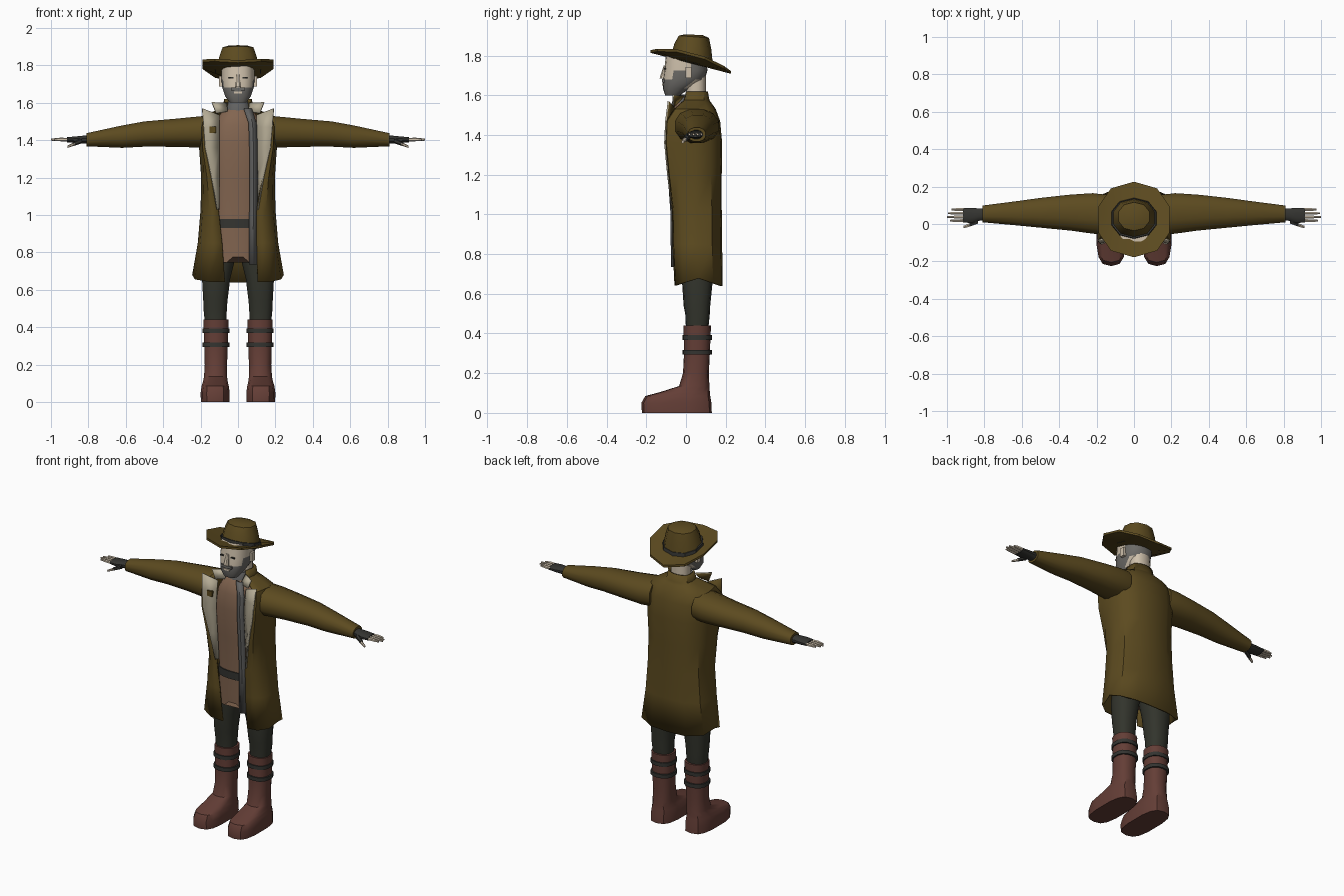
import bpy, bmesh, math
from mathutils import Vector, Matrix

cube = bpy.data.objects.get("Cube")
if cube:
    bpy.data.objects.remove(cube, do_unlink=True)


def material(name, rgb):
    m = bpy.data.materials.new(name)
    m.use_nodes = True
    m.diffuse_color = (*rgb, 1)
    m.node_tree.nodes["Principled BSDF"].inputs["Base Color"].default_value = (*rgb, 1)
    return m


COAT = material("olive_brown", (.107, .069, .014))
CREAM = material("cream_lining", (.46, .41, .30))
SKIN = material("pale_skin", (.62, .53, .41))
SCARF = material("scarf_grey", (.12, .12, .118))
HAIR = material("hair_grey", (.15, .145, .135))
SHIRT = material("shirt_brown", (.225, .13, .08))
BOOT = material("boot_red_brown", (.127, .048, .037))
PANTS = material("dark_trousers", (.032, .034, .025))
LEATHER = material("dark_leather", (.034, .034, .03))


def finish(name, bm, mats, rule=None, angle=35):
    me = bpy.data.meshes.new(name)
    if rule:
        for f in bm.faces:
            f.material_index = rule(f.calc_center_median())
    bm.to_mesh(me)
    bm.free()
    for m in mats:
        me.materials.append(m)
    ob = bpy.data.objects.new(name, me)
    bpy.context.collection.objects.link(ob)
    bpy.ops.object.select_all(action='DESELECT')
    ob.select_set(True)
    bpy.context.view_layer.objects.active = ob
    bpy.ops.object.shade_smooth_by_angle(angle=math.radians(angle))
    return ob


def loft(name, rings, mats, closed=True, solid=0, rule=None, angle=35):
    """Skin a stack of rings; closed rings get end caps, open ones get thickness."""
    bm = bmesh.new()
    rows = [[bm.verts.new(p) for p in r] for r in rings]
    n = len(rows[0])
    for a, b in zip(rows, rows[1:]):
        for k in range(n if closed else n - 1):
            j = (k + 1) % n
            bm.faces.new((a[k], a[j], b[j], b[k]))
    if closed:
        bm.faces.new(rows[0][::-1])
        bm.faces.new(rows[-1])
        bmesh.ops.recalc_face_normals(bm, faces=bm.faces)
    ob = finish(name, bm, mats, rule, angle)
    if solid:
        mod = ob.modifiers.new("thickness", 'SOLIDIFY')
        mod.thickness = solid
        mod.material_offset = len(mats) - 1
    return ob


def oval(n, rx, ry, e=2.0):
    pts = []
    for k in range(n):
        a = 2 * math.pi * (k + .5) / n
        c, s = math.cos(a), math.sin(a)
        pts.append((math.copysign(abs(c) ** (2 / e), c) * rx,
                    math.copysign(abs(s) ** (2 / e), s) * ry))
    return pts


def level(z, cx, rx, y0, y1, n=14, e=2.4):
    """Horizontal ring reaching from y0 to y1."""
    return [(cx + x, (y0 + y1) / 2 + y, z) for x, y in oval(n, rx, (y1 - y0) / 2, e)]


def upright(x, y0, y1, z0, z1, n=12):
    """Ring across an arm or finger."""
    return [(x, (y0 + y1) / 2 + a, (z0 + z1) / 2 + b)
            for a, b in oval(n, (y1 - y0) / 2, (z1 - z0) / 2, 2.3)]


def flip(rings, s):
    return [[(s * x, y, z) for x, y, z in r] for r in rings]


def box(name, loc, size, mat, rot=0):
    bm = bmesh.new()
    bmesh.ops.create_cube(bm, size=1, matrix=Matrix.Translation(loc)
                          @ Matrix.Rotation(rot, 4, 'X') @ Matrix.Diagonal((*size, 1)))
    return finish(name, bm, [mat])


# Limbs, built once and mirrored
for s, side in ((1, "left"), (-1, "right")):
    def limb(name, rings, mat, angle=35):
        return loft(f"{side}_{name}", flip(rings, s), [mat], angle=angle)

    limb("boot", [level(0, .122, .078, -.222, .13, e=3), level(.05, .122, .079, -.225, .128, e=3),
                  level(.085, .122, .074, -.205, .122, e=3), level(.105, .121, .068, -.13, .12, e=2.8),
                  level(.135, .12, .063, -.035, .118), level(.2, .118, .061, -.015, .115),
                  level(.3, .118, .064, -.01, .12), level(.44, .118, .069, -.012, .126)], BOOT)
    for nm, z in (("upper", .38), ("lower", .305)):
        limb(nm + "_boot_strap", [level(z - .012, .118, .073, -.018, .13),
                                  level(z + .012, .118, .073, -.018, .13)], LEATHER)
    limb("trouser_leg", [level(.42, .12, .058, 0, .112), level(.5, .122, .064, -.004, .12),
                         level(.54, .121, .066, -.012, .122), level(.66, .117, .077, -.02, .134),
                         level(.76, .1, .085, -.025, .14), level(.86, .088, .088, -.03, .14)], PANTS)
    limb("sleeve", [upright(.15, -.06, .16, 1.36, 1.535), upright(.22, -.055, .168, 1.358, 1.528),
                    upright(.34, -.038, .16, 1.362, 1.516), upright(.5, -.022, .142, 1.363, 1.502),
                    upright(.62, -.01, .125, 1.357, 1.48), upright(.81, .008, .1, 1.366, 1.438)], COAT)
    limb("glove", [upright(.79, .02, .085, 1.378, 1.425), upright(.83, .016, .084, 1.382, 1.424),
                   upright(.87, .005, .088, 1.384, 1.42), upright(.915, .006, .088, 1.388, 1.416)], LEATHER)
    for i, tip in enumerate((.985, 1.0, .995, .975)):
        y = .009 + i * .0198
        limb(f"finger_{i + 1}", [upright(.9, y, y + .018, 1.392, 1.412, 6),
                                 upright(.95, y, y + .017, 1.394, 1.413, 6),
                                 upright(tip, y + .004, y + .014, 1.397, 1.408, 6)], SKIN)
    limb("thumb_glove", [upright(.835, .0, .035, 1.383, 1.412, 6),
                         upright(.88, -.016, .01, 1.368, 1.39, 6)], LEATHER)
    limb("thumb", [upright(.875, -.014, .007, 1.37, 1.389, 6),
                   upright(.912, -.024, -.009, 1.358, 1.371, 6)], SKIN)

loft("hips", [level(.82, 0, .13, -.035, .14), level(1.0, 0, .13, -.03, .14)], [PANTS])

# Shirt with a notched hem
shirt = [level(z, 0, w, a, b, 24, 2.6) for z, w, a, b in (
    (.745, .13, -.056, .14), (.83, .135, -.058, .14), (1.0, .135, -.06, .14), (1.2, .14, -.075, .145),
    (1.38, .145, -.086, .145), (1.48, .13, -.078, .13), (1.54, .095, -.06, .11), (1.57, .06, -.035, .1))]
shirt[0] = [(x, y, z + .055 * max(0, 1 - abs(x) / .06)) for x, y, z in shirt[0]]
loft("shirt", shirt, [SHIRT])
loft("belt", [level(z, 0, .138, -.066, .144, 24, 2.6) for z in (.93, .978)], [LEATHER])

# Hanging scarf end and its neck wrap
loft("scarf_tail", [[(x, y, z), (x + .022, y - .004, z), (x + .044, y + .008, z)] for x, y, z in (
    (.058, -.072, .735), (.06, -.074, 1.0), (.062, -.088, 1.2), (.06, -.097, 1.38),
    (.056, -.088, 1.49), (.03, -.065, 1.57))], [SCARF], closed=False, solid=.009, angle=15)
loft("scarf_wrap", [level(1.53, 0, .07, -.045, .1), level(1.57, 0, .068, -.045, .1),
                    level(1.605, 0, .058, -.025, .095)], [SCARF])

# Open coat: height, half width, front y, back y, left and right opening edge
body = [(.66, .245, -.058, .185, .105, .07), (.85, .215, -.068, .182, .1, .085),
        (1.03, .2, -.07, .18, .1, .105), (1.2, .197, -.09, .18, .13, .135),
        (1.36, .208, -.105, .182, .168, .17), (1.47, .208, -.1, .172, .178, .178),
        (1.53, .19, -.06, .15, .15, .15), (1.562, .11, -.025, .128, .085, .085),
        (1.575, .082, -.01, .118, .06, .06), (1.62, .074, 0, .11, .055, .055)]
coat = []
for i, (z, w, f, b, gl, gr) in enumerate(body):
    def half(g):
        return [(g, f), ((g + w) / 2, f + .006), (.94 * w, f + (b - f) * .18), (w, (f + b) / 2),
                (.9 * w, b - (b - f) * .2), (.5 * w, b - .006)]
    outline = half(gl) + [(0, b)] + [(-x, y) for x, y in reversed(half(gr))]
    dip = (lambda y: .02 * (1 - abs(y - .06) / .06)) if i == 0 else (lambda y: 0)
    coat.append([(x, y, z + max(-.028, dip(y))) for x, y in outline])
loft("coat", coat, [COAT], closed=False, solid=.01, angle=45)

# Lapels and collar flaps, lined on the front and coat coloured behind
for s, side in ((1, "left"), (-1, "right")):
    edge = [(z, (gl if s > 0 else gr) + .004, f - .005) for z, w, f, b, gl, gr in body[2:6]]
    rows = [[(x, y, z), (.098, min(y + .03, -.05), z)] for z, x, y in edge]
    rows.append([(.19, -.092, 1.57), (.1, -.062, 1.535)])
    loft(side + "_lapel", [sorted(r) for r in flip(rows, s)], [CREAM, COAT], closed=False, solid=.008)
    flap = [[(.115, -.068, 1.545), (.055, -.055, 1.555)], [(.138, -.068, 1.603), (.06, -.012, 1.6)]]
    loft(side + "_collar_flap", [sorted(r) for r in flip(flap, s)], [CREAM, COAT], closed=False, solid=.008)
box("lapel_tab", (-.135, -.09, 1.455), (.035, .014, .035), COAT)

# Head, coloured by region
def face_rule(c):
    if c.z < 1.68:
        return 1 if c.y < .02 else 0
    if c.y > .035 or (c.z < 1.725 and -.06 < c.y):
        return 1
    return 0


loft("head", [level(1.6, 0, .045, -.105, -.03, 18), level(1.635, 0, .07, -.117, .02, 18),
              level(1.68, 0, .085, -.116, .095, 18), level(1.725, 0, .09, -.11, .108, 18),
              level(1.81, 0, .088, -.1, .1, 18)], [SKIN, HAIR], rule=face_rule)
loft("neck", [level(1.55, 0, .058, 0, .1), level(1.71, 0, .06, .0, .1)], [SKIN])
loft("nose", [level(1.685, 0, .018, -.134, -.1, 8), level(1.7, 0, .016, -.13, -.1, 8),
              level(1.75, 0, .009, -.112, -.1, 8)], [SKIN])
box("moustache", (0, -.115, 1.673), (.075, .014, .016), HAIR)
box("lower_lip", (0, -.117, 1.654), (.045, .008, .011), SKIN)
for s, side in ((1, "left"), (-1, "right")):
    box(side + "_ear", (s * .092, .012, 1.715), (.02, .03, .055), SKIN)
    box(side + "_eye", (s * .037, -.106, 1.733), (.026, .008, .008), LEATHER)


# Hat, tilted back
def tilt(y):
    return 1.768 - .26 * (y - .02)


def hat_ring(n, rx, ry, cy, lift, slope=1.0, curl=0):
    return [(x, y + cy, 1.768 + slope * (tilt(y + cy) - 1.768) + lift + curl * (x / .2) ** 2)
            for x, y in oval(n, rx, ry, 2.2)]


brim = [hat_ring(10, .11, .1, .03, -.006), hat_ring(10, .2, .202, .024, -.006, 1, .042),
        hat_ring(10, .2, .202, .024, .008, 1, .042), hat_ring(10, .11, .1, .03, .014)]
loft("hat_brim", brim, [COAT], angle=25)
loft("hat_band", [hat_ring(10, .128, .112, .03, .0), hat_ring(10, .122, .106, .03, .034)], [LEATHER], angle=25)
loft("hat_crown", [hat_ring(10, .122, .107, .03, .0), hat_ring(10, .103, .093, .035, .08, .7),
                   hat_ring(10, .086, .076, .04, .128, .3), hat_ring(10, .05, .045, .04, .138, .2)],
     [COAT], angle=40)
